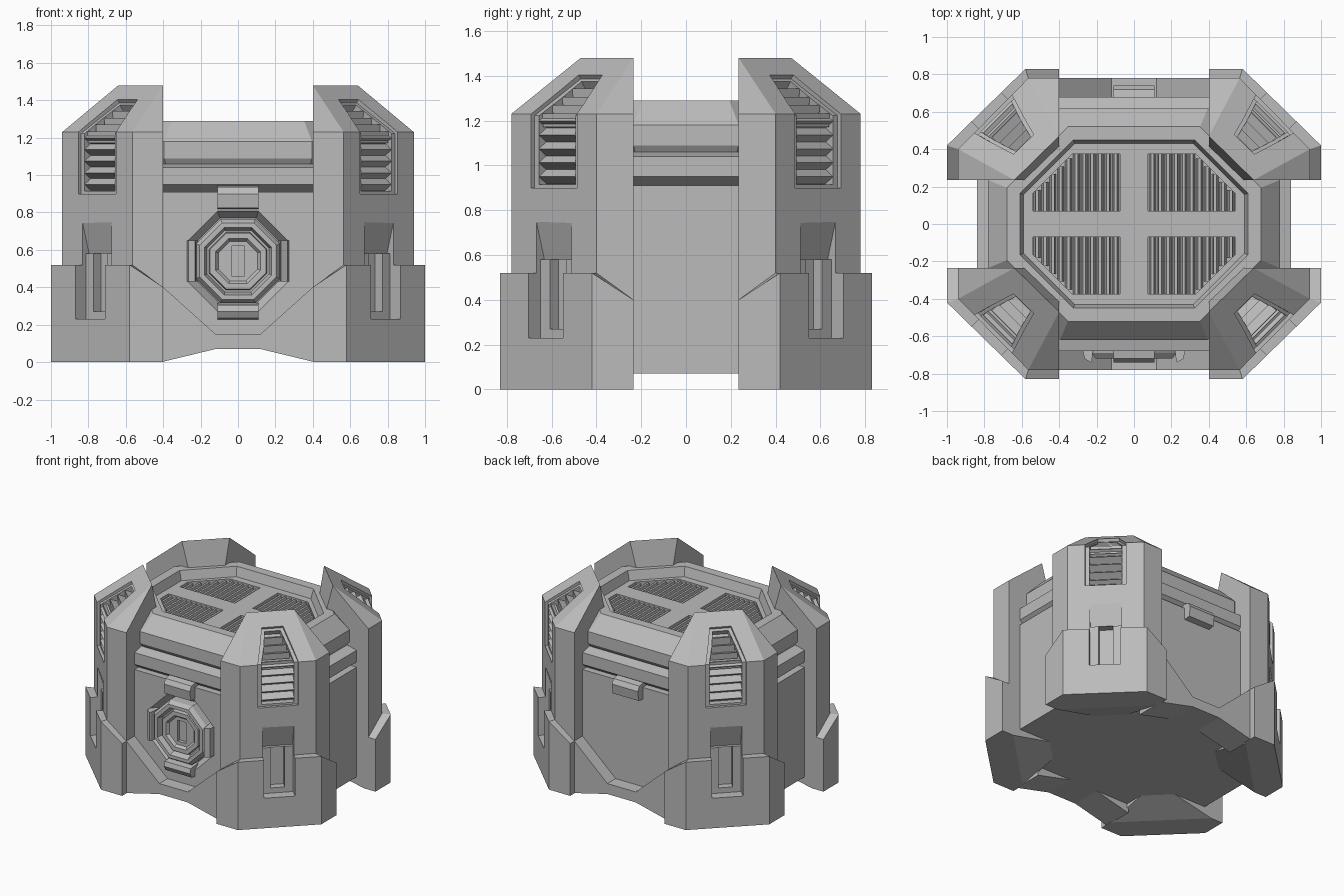
import bpy, bmesh, math
from mathutils import Matrix, Vector

if "Cube" in bpy.data.objects:
    bpy.data.objects.remove(bpy.data.objects["Cube"])

grey = bpy.data.materials.new("plain_grey")
grey.use_nodes = True
COLOUR = (0.5, 0.5, 0.5, 1)
grey.diffuse_color = COLOUR
grey.node_tree.nodes["Principled BSDF"].inputs["Base Color"].default_value = COLOUR


def lofts(name, parts, matrix=None, mirror=None):
    """Each part is a list of equal rings, skinned and capped."""
    bm = bmesh.new()
    for rings in parts:
        rows = [[bm.verts.new(p) for p in ring] for ring in rings]
        n = len(rows[0])
        for a, b in zip(rows, rows[1:]):
            for i in range(n):
                j = (i + 1) % n
                bm.faces.new((a[i], a[j], b[j], b[i]))
        bm.faces.new(rows[0][::-1])
        bm.faces.new(rows[-1])
    bmesh.ops.remove_doubles(bm, verts=bm.verts, dist=1e-5)
    if matrix:
        bm.transform(matrix)
    bmesh.ops.recalc_face_normals(bm, faces=bm.faces)
    me = bpy.data.meshes.new(name)
    bm.to_mesh(me)
    bm.free()
    me.materials.append(grey)
    ob = bpy.data.objects.new(name, me)
    bpy.context.collection.objects.link(ob)
    if mirror:
        add_mirror(ob, mirror)
    return ob


def add_mirror(ob, axes):
    m = ob.modifiers.new("mirror", 'MIRROR')
    m.use_axis = [a in axes for a in "xyz"]
    m.use_mirror_merge = False


def carve(ob, cutters):
    """Cut the helpers out of the object, then discard them."""
    for c in cutters:
        c.hide_render = True
        m = ob.modifiers.new("cut", 'BOOLEAN')
        m.operation, m.solver, m.object = 'DIFFERENCE', 'EXACT', c
    bpy.context.view_layer.update()
    deps = bpy.context.evaluated_depsgraph_get()
    me = bpy.data.meshes.new_from_object(ob.evaluated_get(deps))
    ob.modifiers.clear()
    ob.data = me
    for c in cutters:
        bpy.data.objects.remove(c)


def ring(points, heights):
    return [(x, y, z) for (x, y), z in zip(points, heights)]


def box(x0, x1, y0, y1, z0, z1):
    return [[(x0, y0, z), (x1, y0, z), (x1, y1, z), (x0, y1, z)] for z in (z0, z1)]


# Main hull: stacked octagons, each an inset and a height
def octagon(inset, z):
    hx, hy, s = 0.84 - inset, 0.68 - inset, 1.10 - inset * math.sqrt(2)
    a, b = s - hy, s - hx
    return [(x, y, z) for x, y in ((a, hy), (hx, b), (hx, -b), (a, -hy),
                                   (-a, -hy), (-hx, -b), (-hx, b), (-a, hy))]


hull = lofts("hull", [[octagon(d, z) for d, z in (
    (0, 0.07), (0, 0.91), (0.05, 0.91), (0, 0.95), (0, 1.04), (0.08, 1.06),
    (0.06, 1.09), (0.06, 1.18), (0.16, 1.29), (0.23, 1.29), (0.25, 1.22))]])

# Roof grille pockets and front medallion pocket
outline = [(0.075, 0.07), (0.54, 0.07), (0.54, 0.165), (0.33, 0.375), (0.075, 0.375)]
pocket = lofts("grille_cutter", [[ring(outline, [z] * 5) for z in (1.16, 1.4)]], mirror="xy")

MEDAL_Z = 0.54


def medal_ring(apothem, y):
    r = apothem / math.cos(math.pi / 8)
    angles = [math.pi / 8 + k * math.pi / 4 for k in range(8)]
    return [(r * math.cos(t), y, MEDAL_Z + r * math.sin(t)) for t in angles]


socket = lofts("medallion_cutter", [[medal_ring(0.23, -0.62), medal_ring(0.27, -0.685)]])
carve(hull, [pocket, socket])

# Roof grille slats
slats = []
for k in range(11):
    x = 0.098 + k * 0.042
    end = min(0.375, 0.70 - x)
    slats.append([[(x - 0.019, y, 1.155), (x + 0.019, y, 1.155),
                   (x + 0.008, y, 1.21), (x - 0.008, y, 1.21)] for y in (0.07, end)])
lofts("roof_grille", slats, mirror="xy")

# Front medallion with concentric steps and a centre slot
medallion = lofts("medallion", [[medal_ring(r, y) for r, y in (
    (0.225, -0.61), (0.225, -0.69), (0.205, -0.72), (0.18, -0.72), (0.165, -0.67),
    (0.155, -0.67), (0.15, -0.70), (0.12, -0.70), (0.105, -0.68))]])
carve(medallion, [lofts("slot_cutter", [box(-0.035, 0.035, -0.8, -0.655, 0.46, 0.62)])])


# Chamfered clamps around the medallion, and one on the back
def clamp(r0, r1):
    profile = [(r0, -0.64), (r0 + 0.01, -0.73), (r1 - 0.05, -0.74), (r1 - 0.015, -0.72), (r1, -0.64)]
    return [[(x, y, r) for r, y in profile] for x in (-0.11, 0.11)]


for name, turn, r0, r1 in (("top_clamp", 0, 0.275, 0.41), ("left_clamp", 90, 0.215, 0.28),
                           ("bottom_clamp", 180, 0.225, 0.32), ("right_clamp", 270, 0.215, 0.28)):
    spin = Matrix.Translation((0, 0, MEDAL_Z)) @ Matrix.Rotation(math.radians(turn), 4, 'Y')
    lofts(name, [clamp(r0, r1)], spin)
lofts("back_clamp", [clamp(0.275, 0.41)],
      Matrix.Translation((0, 0, MEDAL_Z)) @ Matrix.Rotation(math.pi, 4, 'Z'))

# Notched skirts at front and back
half = [(0.41, 0), (0.12, 0.07), (0.12, 0.15), (0.41, 0.41)]
skirt = [[(x, y, z) for x, z in half] for y in (0.55, 0.78)]
middle = box(-0.12, 0.12, 0.55, 0.78, 0.07, 0.15)
lofts("skirt_wings", [skirt], mirror="xy")
lofts("skirt_middle", [middle], mirror="y")

# Corner pillars: wide foot, upper tier and sloped head
foot = [(0.40, 0.83), (0.58, 0.83), (1.0, 0.42), (1.0, 0.235)]
tier = [(0.40, 0.78), (0.565, 0.78), (0.94, 0.40), (0.94, 0.235)]
ridge = [(0.40, 0.47)] * 2 + [(0.64, 0.235)] * 2
inner = [(0.57, 0.235), (0.40, 0.40)]
shoulder = [0.40, 0.52, 0.52, 0.40, 0.40, 0.40]
pillar = lofts("corner_pillars", [[
    ring(foot + [(0.90, 0.235), (0.40, 0.73)], [0] * 6),
    ring(foot + inner, [0.07] * 6),
    ring(foot + inner, shoulder),
    ring(tier + inner, shoulder),
    ring(tier + inner, [1.23] * 6),
    ring(ridge + [(0.64, 0.235), (0.40, 0.47)], [1.48] * 6)]])

# Local frame of the diagonal face: across, outward, up
c = math.sqrt(0.5)
frame = Matrix(((c, c, 0, 0.116 * c), (-c, c, 0, -0.116 * c), (0, 0, 1, 0), (0, 0, 0, 1)))
FACE, BEND = 0.95, 1.23
UP, OUT = Vector((-0.8, 0.6)), Vector((0.6, 0.8))


def vent_cutter(name, low, top, depth, bottom, length):
    end = Vector((FACE, BEND)) + UP * length
    deep, high = end - OUT * depth, end + OUT * 0.06
    rows = [((FACE - depth, bottom), (FACE + 0.06, bottom), low),
            ((FACE - depth, BEND - depth / 3), (FACE + 0.06, BEND + 0.02), low),
            (deep, high, top)]
    return lofts(name, [[[(-h, *a), (h, *a), (h, *b), (-h, *b)] for a, b, h in rows]], frame)


def wedge(w0, z0, w1, z1, z2, h):
    return [[(u, w0, z0), (u, w1, z1), (u, 1.1, z1), (u, 1.1, z2), (u, w0, z2)] for u in (-h, h)]


cutters = [vent_cutter("vent_frame_cutter", 0.143, 0.075, 0.022, 0.90, 0.29),
           vent_cutter("vent_cutter", 0.115, 0.055, 0.07, 0.915, 0.27),
           lofts("latch_cutter", [wedge(0.955, 0.765, 0.90, 0.58, 0.765, 0.11)], frame),
           lofts("channel_cutter", [box(-0.11, 0.11, 0.925, 1.1, 0.23, 0.585)], frame),
           lofts("groove_cutter", [box(-0.05, 0.05, 0.87, 1.1, 0.27, 0.58)], frame)]
for cutter in cutters:
    carve(pillar, [cutter])
add_mirror(pillar, "xy")

# Louvres following the bend of each pillar vent
louvres = []


def louvre(centre, up, out, h):
    tri = [centre - up * 0.033, centre + up * 0.033, centre + out * 0.05]
    louvres.append([[(u, p.x, p.y) for p in tri] for u in (-h, h)])


for k in range(5):
    louvre(Vector((FACE - 0.07, 0.95 + k * 0.062)), Vector((0, 1)), Vector((1, 0)), 0.115)
for k in range(4):
    s = 0.03 + k * 0.062
    louvre(Vector((FACE, BEND)) + UP * s - OUT * 0.07, UP, OUT, 0.115 - 0.22 * s)
lofts("vent_louvres", louvres, frame, mirror="xy")
